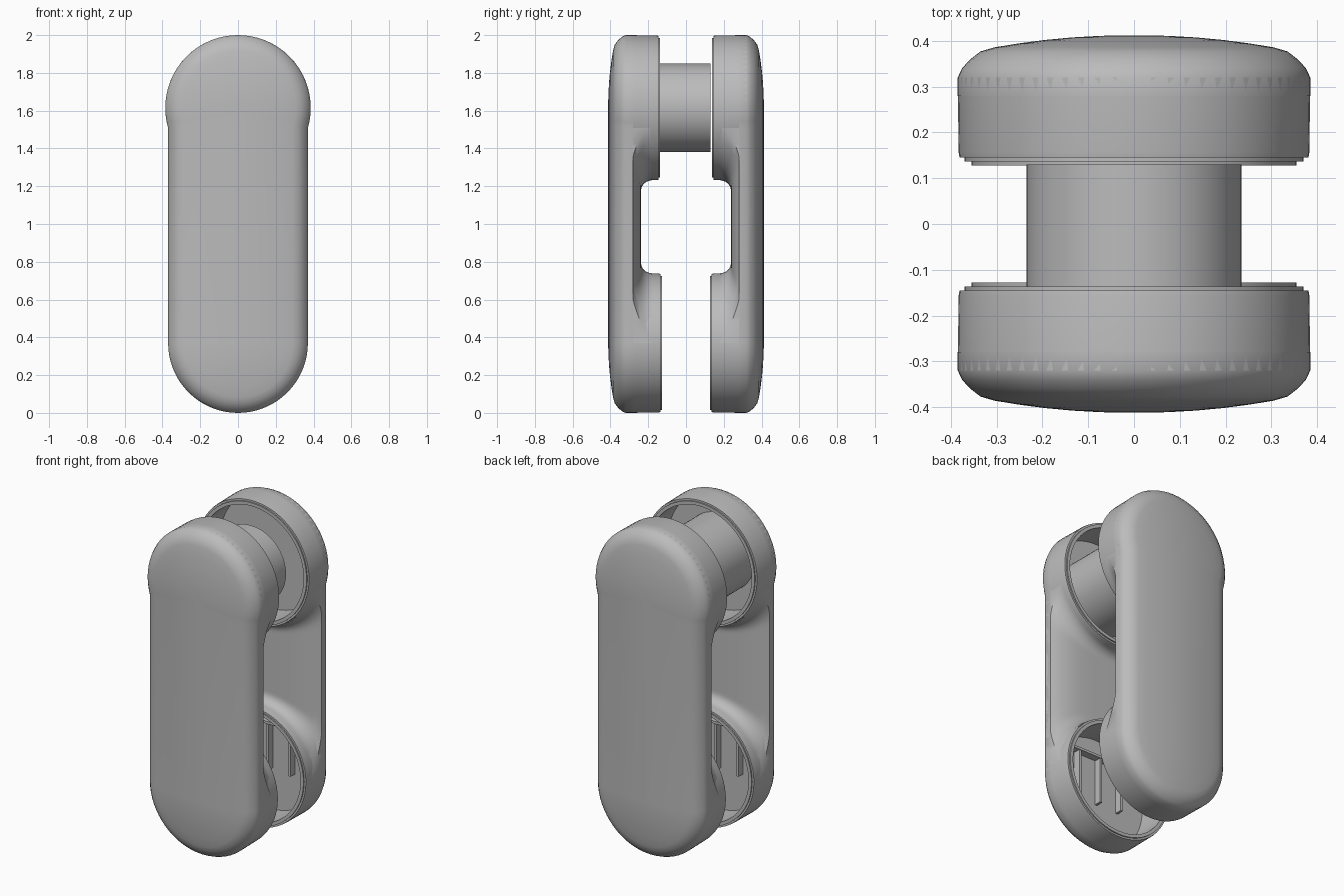
import bpy, bmesh
from math import sin, cos, pi, sqrt, acos, hypot

if "Cube" in bpy.data.objects:
    bpy.data.objects.remove(bpy.data.objects["Cube"])

grey = bpy.data.materials.new("plain_grey")
grey.use_nodes = True
grey.diffuse_color = (0.5, 0.5, 0.5, 1)
grey.node_tree.nodes["Principled BSDF"].inputs["Base Color"].default_value = grey.diffuse_color

LOW_Z, LOW_R = 0.37, 0.37      # lower cup centre and radius
TOP_Z, TOP_R = 1.615, 0.385    # upper cup centre and radius


def finish(name, bm, angle=35):
    bmesh.ops.recalc_face_normals(bm, faces=bm.faces)
    mesh = bpy.data.meshes.new(name)
    bm.to_mesh(mesh)
    bm.free()
    mesh.materials.append(grey)
    ob = bpy.data.objects.new(name, mesh)
    bpy.context.collection.objects.link(ob)
    bpy.ops.object.select_all(action="DESELECT")
    ob.select_set(True)
    bpy.context.view_layer.objects.active = ob
    bpy.ops.object.shade_smooth_by_angle(angle=angle * pi / 180)
    return ob


def loft(bm, rings, closed=True):
    rows = [[bm.verts.new(p) for p in ring] for ring in rings]
    for a, b in zip(rows, rows[1:]):
        n = len(a)
        for i in range(n if closed else n - 1):
            j = (i + 1) % n
            bm.faces.new((a[i], a[j], b[j], b[i]))
    return rows


def outline(inset, y):
    """Rounded bar with a slightly wider round head."""
    low, top = LOW_R - inset, TOP_R - inset
    a = acos(low / top)
    pts = [(low * cos(t), y, LOW_Z + low * sin(t))
           for t in (pi + pi * i / 32 for i in range(33))]
    pts += [(top * cos(t), y, TOP_Z + top * sin(t))
            for t in (-a + (pi + 2 * a) * i / 40 for i in range(41))]
    return pts


def cover(side, name):
    # Side wall, rounded edge, then a shallow dome
    steps = [(0, 0.28), (0, 0.32), (0.01, 0.341), (0.028, 0.36), (0.05, 0.377)]
    for r in (0.29, 0.24, 0.18, 0.12, 0.06, 0.02):
        steps.append((LOW_R - r, 0.38 + 0.032 * (1 - (r / 0.32) ** 2)))
    bm = bmesh.new()
    rows = loft(bm, [outline(d, side * y) for d, y in steps])
    bm.faces.new(rows[-1])
    finish(name, bm)


def revolve(name, profile, z, side=1, cap_start=True, cap_end=False):
    bm = bmesh.new()
    rows = loft(bm, [[(r * cos(2 * pi * i / 64), side * y, z + r * sin(2 * pi * i / 64))
                      for i in range(64)] for r, y in profile])
    if cap_start:
        bm.faces.new(rows[0])
    if cap_end:
        bm.faces.new(rows[-1])
    finish(name, bm)


def cup(side, name, z, radius, rim):
    # Floor, inner wall, stepped lip, outer wall
    revolve(name, [(radius - 0.035, 0.33), (radius - 0.035, rim), (radius - 0.015, rim),
                   (radius - 0.015, rim + 0.008), (radius - 0.004, rim + 0.008),
                   (radius - 0.002, rim + 0.02), (radius, 0.32)], z, side)


def waist(side, name):
    # Crowned inner face between the cups, with a fillet rising to each cup
    bm = bmesh.new()
    columns = []
    us = [-1 + i / 12 for i in range(25)]
    for u in us:
        x = u * LOW_R
        z0 = LOW_Z + sqrt(max(0, LOW_R ** 2 - x * x))
        z1 = TOP_Z - sqrt(TOP_R ** 2 - x * x)
        base = 0.238 + 0.05 * u ** 4
        fillet = 0.055 + 0.05 * u * u
        col = []
        for k in range(41):
            z = z0 + (z1 - z0) * (1 - cos(pi * k / 40)) / 2
            d = min(hypot(x, z - LOW_Z) - LOW_R, hypot(x, z - TOP_Z) - TOP_R)
            d = min(max(d, 0), fillet)
            y = base - fillet + sqrt(fillet ** 2 - (fillet - d) ** 2)
            col.append((x, side * y, z))
        columns.append(col)
    skirt = [[(x, side * 0.32, z) for x, y, z in columns[e]] for e in (0, -1)]
    loft(bm, [skirt[0]] + columns + [skirt[1]], closed=False)
    finish(name, bm, 45)


def rib(name, size, centre):
    bm = bmesh.new()
    bmesh.ops.create_cube(bm, size=1)
    bmesh.ops.scale(bm, vec=size, verts=bm.verts)
    bmesh.ops.translate(bm, vec=centre, verts=bm.verts)
    finish(name, bm)


for side, word in ((-1, "front"), (1, "back")):
    cover(side, word + "_cover")
    waist(side, word + "_waist")
    cup(side, word + "_upper_cup", TOP_Z, TOP_R, 0.137)
    cup(side, word + "_lower_cup", LOW_Z, LOW_R, 0.128)
    # Thin stiffening ribs inside the lower cups
    for n, x in enumerate((-0.15, 0, 0.15)):
        rib(f"{word}_rib_{n}", (0.015, 0.05, 0.28), (x, side * 0.31, 0.43))
    rib(word + "_cross_rib", (0.46, 0.05, 0.015), (0, side * 0.31, 0.58))

# Roller fixed in the front upper cup, stopping just short of the back one
revolve("roller", [(0.235, -0.33), (0.235, 0.13)], TOP_Z, cap_end=True)
